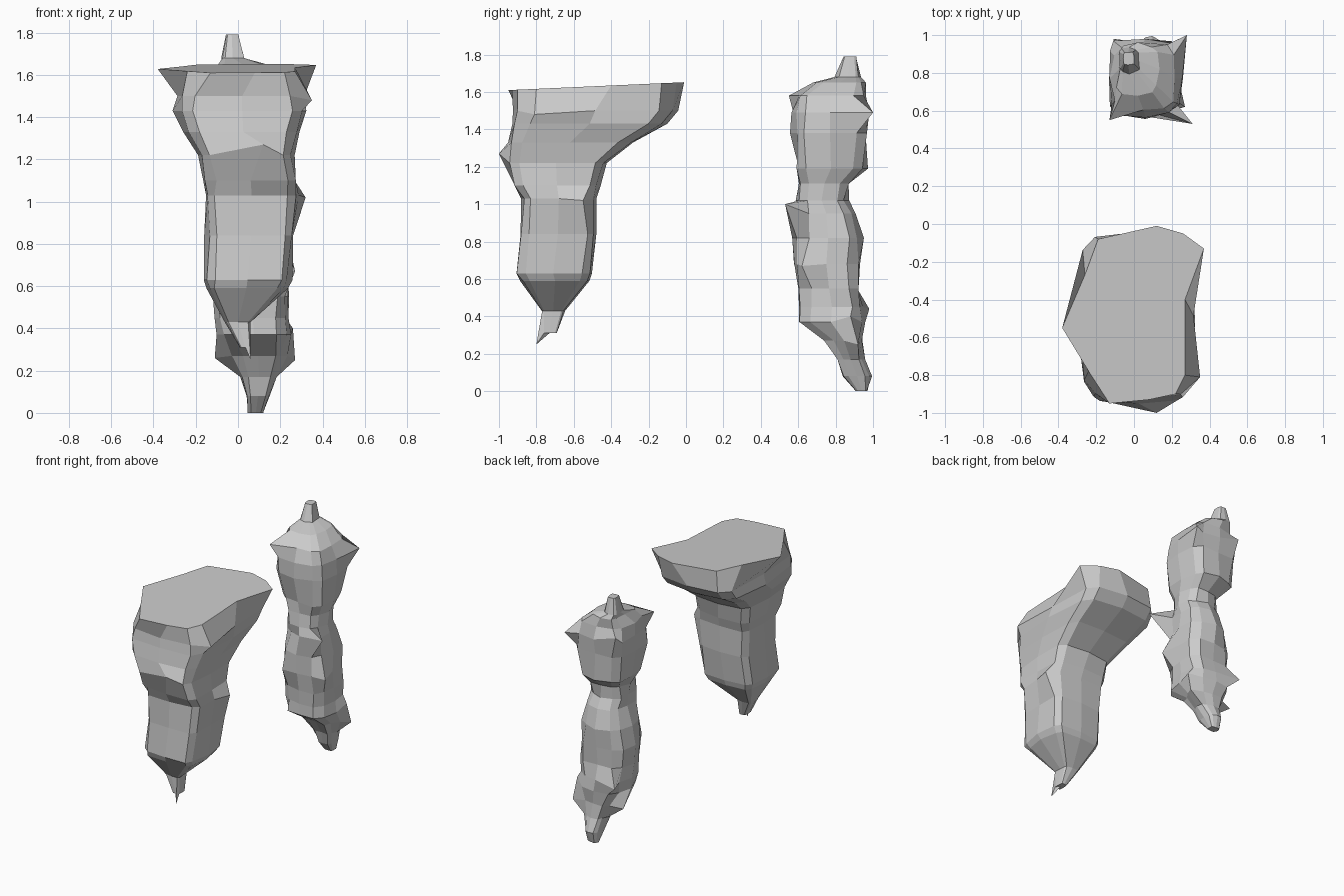
import bpy, bmesh, math, random
from mathutils import Vector

random.seed(4)
N = 12


def squarish(level, jitter, power):
    """Blunted-square ring from (z, x0, x1, y0, y1), roughened slightly."""
    z, x0, x1, y0, y1 = level
    pts = []
    for i in range(N):
        a = 2 * math.pi * i / N
        c, s = math.cos(a), math.sin(a)
        c = math.copysign(abs(c) ** power, c) if abs(c) > 1e-6 else 0
        s = math.copysign(abs(s) ** power, s) if abs(s) > 1e-6 else 0
        r = random.uniform(-jitter, jitter) * min(1, (x1 - x0) * 4)
        pts.append(Vector(((x0 + x1) / 2 + c * ((x1 - x0) / 2 + r),
                           (y0 + y1) / 2 + s * ((y1 - y0) / 2 + r), z)))
    return pts


def rock(name, rings, pulls):
    """Loft the rings, cap both ends, then pull single corners outward."""
    bm = bmesh.new()
    loops = [[bm.verts.new(p) for p in ring] for ring in rings]
    for lo, hi in zip(loops, loops[1:]):
        for i in range(N):
            j = (i + 1) % N
            bm.faces.new((lo[i], lo[j], hi[j], hi[i]))
    for loop in (loops[0], loops[-1]):
        mid = bm.verts.new(sum((v.co for v in loop), Vector()) / N)
        for i in range(N):
            bm.faces.new((loop[i], loop[(i + 1) % N], mid))
    for p in pulls:
        target = Vector(p)
        min(bm.verts, key=lambda v: (v.co - target).length).co = target
    bmesh.ops.recalc_face_normals(bm, faces=bm.faces)
    mesh = bpy.data.meshes.new(name)
    bm.to_mesh(mesh)
    bm.free()
    ob = bpy.data.objects.new(name, mesh)
    bpy.context.collection.objects.link(ob)
    return ob


# Front hanging rock with an overhanging flat top
front_levels = [
    (0.31, 0.01, 0.06, -0.77, -0.69),
    (0.43, -0.06, 0.06, -0.77, -0.65),
    (0.59, -0.15, 0.23, -0.88, -0.52),
    (0.63, -0.16, 0.25, -0.91, -0.51),
    (0.84, -0.15, 0.27, -0.89, -0.48),
    (1.03, -0.16, 0.29, -0.88, -0.48),
    (1.10, -0.16, 0.28, -0.92, -0.46),
    (1.22, -0.19, 0.27, -0.96, -0.43),
    (1.33, -0.25, 0.30, -0.96, -0.28),
    (1.43, -0.28, 0.32, -0.93, -0.10),
    (1.50, -0.28, 0.32, -0.93, -0.04),
]
top_outline = [(0.27, -0.40), (0.37, -0.13), (0.26, -0.05), (0.12, -0.01),
               (-0.19, -0.08), (-0.26, -0.27), (-0.38, -0.55), (-0.24, -0.78),
               (-0.13, -0.95), (0.08, -0.93), (0.22, -0.90), (0.27, -0.80)]
front_rings = [squarish(l, 0.01, 0.38) for l in front_levels]
front_rings.append([Vector((x, y, 1.63 + 0.045 * (y + 0.5))) for x, y in top_outline])
rock("front_rock", front_rings, [
    (0.06, -0.80, 0.25), (0.12, -1.00, 1.27), (0.35, -0.81, 1.48),
    (-0.31, -0.48, 1.43), (0.32, -0.55, 1.02),
])

# Rear slender rock, pinched at the waist with a pointed cap and foot
rear_levels = [
    (0.00, 0.05, 0.12, 0.91, 0.97),
    (0.08, 0.04, 0.15, 0.84, 0.99),
    (0.17, 0.02, 0.18, 0.81, 0.95),
    (0.27, -0.03, 0.22, 0.74, 0.95),
    (0.37, -0.09, 0.24, 0.60, 0.95),
    (0.45, -0.10, 0.24, 0.60, 0.96),
    (0.55, -0.11, 0.25, 0.60, 0.93),
    (0.68, -0.11, 0.25, 0.57, 0.93),
    (0.82, -0.10, 0.24, 0.58, 0.94),
    (0.95, -0.06, 0.22, 0.60, 0.90),
    (1.02, -0.05, 0.21, 0.59, 0.86),
    (1.11, -0.06, 0.21, 0.60, 0.88),
    (1.19, -0.11, 0.23, 0.59, 0.96),
    (1.38, -0.13, 0.25, 0.57, 0.97),
    (1.49, -0.13, 0.25, 0.57, 0.97),
    (1.58, -0.12, 0.22, 0.59, 0.95),
    (1.65, -0.09, 0.13, 0.69, 0.95),
    (1.68, -0.08, 0.03, 0.80, 0.93),
    (1.79, -0.06, 0.00, 0.84, 0.91),
]
rear_rings = [squarish(l, 0.015, 0.55 if l[0] > 1.15 else 0.72) for l in rear_levels]
rock("rear_rock", rear_rings, [
    (0.31, 0.53, 1.00), (0.28, 1.00, 1.49), (-0.13, 0.55, 1.58),
    (-0.11, 0.97, 1.54), (-0.11, 0.98, 0.44), (0.27, 0.92, 0.25),
    (0.26, 0.88, 0.40), (0.27, 0.62, 0.67), (-0.11, 0.88, 0.26),
])
